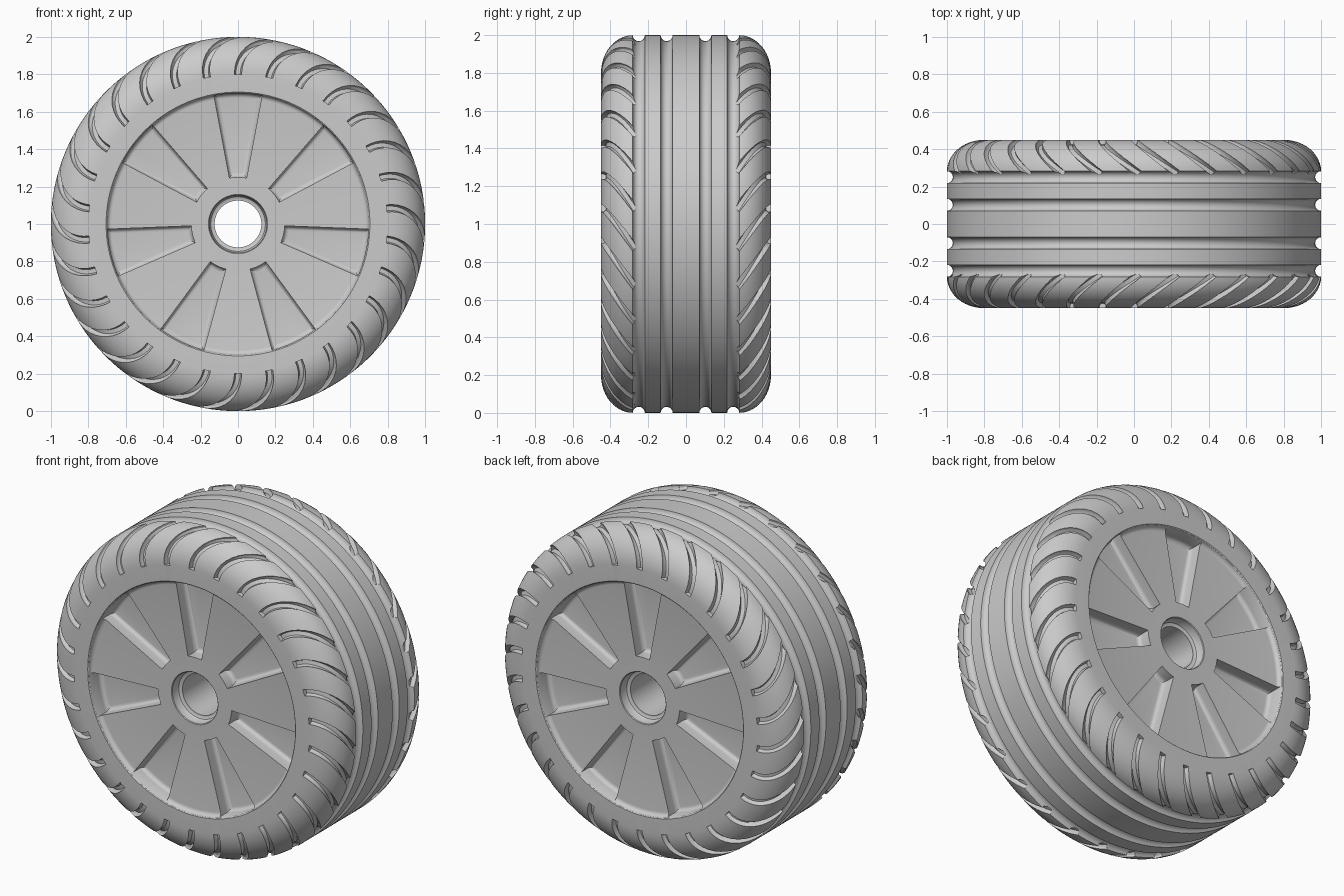
import bpy, bmesh, math
from math import sin, cos, pi, radians, asin
from mathutils import Vector

if "Cube" in bpy.data.objects:
    bpy.data.objects.remove(bpy.data.objects["Cube"])

# One plain grey for the whole wheel
grey = bpy.data.materials.new("plain_grey")
grey.use_nodes = True
GREY = (0.6, 0.6, 0.6, 1)
grey.diffuse_color = GREY
grey.node_tree.nodes["Principled BSDF"].inputs["Base Color"].default_value = GREY

HALF = 0.45          # half the tyre width
FACE = 0.42          # height of the spoke faces
RIM = 0.70           # rim opening radius
SH_Y, SH_R = 0.17, 0.2   # shoulder rounding
SEGS = 180


def polar(r, y, a):
    return Vector((r * cos(a), y, 1 + r * sin(a)))


def loft(bm, rings, cyclic=False):
    """Bridge closed rings of points; cap the ends unless cyclic."""
    vs = [[bm.verts.new(p) for p in ring] for ring in rings]
    n = len(vs[0])
    pairs = list(zip(vs, vs[1:])) + ([(vs[-1], vs[0])] if cyclic else [])
    for a, b in pairs:
        for i in range(n):
            j = (i + 1) % n
            bm.faces.new((a[i], a[j], b[j], b[i]))
    if not cyclic:
        bm.faces.new(vs[0])
        bm.faces.new(vs[-1])


def make_object(name, bm):
    bmesh.ops.recalc_face_normals(bm, faces=bm.faces)
    me = bpy.data.meshes.new(name)
    bm.to_mesh(me)
    bm.free()
    me.materials.append(grey)
    ob = bpy.data.objects.new(name, me)
    bpy.context.collection.objects.link(ob)
    return ob


def lathe(name, profile):
    bm = bmesh.new()
    loft(bm, [[polar(r, y, 2 * pi * k / SEGS) for r, y in profile]
              for k in range(SEGS)], cyclic=True)
    return make_object(name, bm)


def carve(ob, cutter):
    cutter.hide_render = True
    mod = ob.modifiers.new("carve", "BOOLEAN")
    mod.operation = "DIFFERENCE"
    mod.solver = "EXACT"
    mod.object = cutter
    bpy.ops.object.select_all(action="DESELECT")
    bpy.context.view_layer.objects.active = ob
    ob.select_set(True)
    bpy.ops.object.modifier_apply(modifier="carve")
    bpy.data.objects.remove(cutter)
    bpy.ops.object.shade_smooth_by_angle(angle=radians(32))


def mirrored(half):
    """Close a profile given from the middle outwards on the +y side."""
    return half + [(r, -y) for r, y in reversed(half)]


# Tyre: flat tread with four round channels, rounded shoulders, flat walls
tread = [(1, 0.01)]
for centre in (0.1025, 0.25):
    for k in range(9):
        a = pi * k / 8
        tread.append((1 - 0.032 * sin(a), centre - 0.032 * cos(a)))
shoulder = [(HALF - SH_Y, 1 - SH_R)]
for k in range(1, 13):
    t = pi / 2 * (1 - k / 12)
    tread.append((1 - SH_R + SH_R * sin(t), HALF - SH_Y + SH_Y * cos(t)))
tyre = lathe("tyre", mirrored(tread + [(RIM + 0.005, HALF), (RIM, HALF - 0.005)]))

# Shoulder cuts: swept slots that lean the same way round on both sides
bm = bmesh.new()
W = 0.019
SLOT = [(-W, 0.04), (-W, -0.013), (-W * 0.6, -0.026),
        (W * 0.6, -0.026), (W, -0.013), (W, 0.04)]


def slot_point(t, base, side):
    r = 1 - SH_R + SH_R * sin(t)
    y = HALF - SH_Y + SH_Y * cos(t)
    return polar(r, side * y, base - 0.22 * (1 - cos(t)))


for side in (-1, 1):
    for k in range(30):
        base = pi / 2 - 2 * pi * k / 30
        rings = []
        for s in range(12):
            t = 1.65 * s / 11
            p = slot_point(t, base, side)
            along = slot_point(t + 0.01, base, side) - slot_point(t - 0.01, base, side)
            a = base - 0.22 * (1 - cos(t))
            out = polar(sin(t) / SH_R, side * cos(t) / SH_Y, a) - Vector((0, 0, 1))
            out.normalize()
            across = along.cross(out).normalized()
            rings.append([p + across * u + out * v for u, v in SLOT])
        loft(bm, rings)
carve(tyre, make_object("slot_cutter", bm))

# Wheel disc: open bore with a stepped seat, flat face, filleted up to the rim
F = 0.025
disc = [(0.125, 0.36), (0.135, 0.36), (0.146, 0.366), (0.152, 0.38),
        (0.154, FACE - 0.004), (0.158, FACE)]
for k in range(6):
    a = pi / 2 * k / 5
    disc.append((RIM - F + F * sin(a), FACE + F * (1 - cos(a))))
disc.append((RIM + 0.01, FACE + F))
wheel = lathe("wheel_disc", mirrored(disc))

# Seven wedge pockets on each face, leaving wide spokes between
bm = bmesh.new()
R_IN, R_OUT, SPREAD, DEPTH = 0.25, RIM - 0.002, radians(10.6), 0.08


def wedge(inset, y, mid):
    pts = []
    for r, turn, n in ((R_OUT - inset, 1, 12), (R_IN + inset, -1, 6)):
        h = SPREAD - asin(inset / r)
        pts += [polar(r, y, mid + turn * h * (2 * i / n - 1)) for i in range(n + 1)]
    return pts


for side in (-1, 1):
    for k in range(7):
        mid = pi / 2 + 2 * pi * k / 7
        floor = FACE - DEPTH
        rings = [wedge(0, side * 0.5, mid)]
        for s in range(6):
            a = pi / 2 * s / 5
            rings.append(wedge(F * (1 - cos(a)), side * (floor + F * (1 - sin(a))), mid))
        loft(bm, rings)
carve(wheel, make_object("pocket_cutter", bm))
